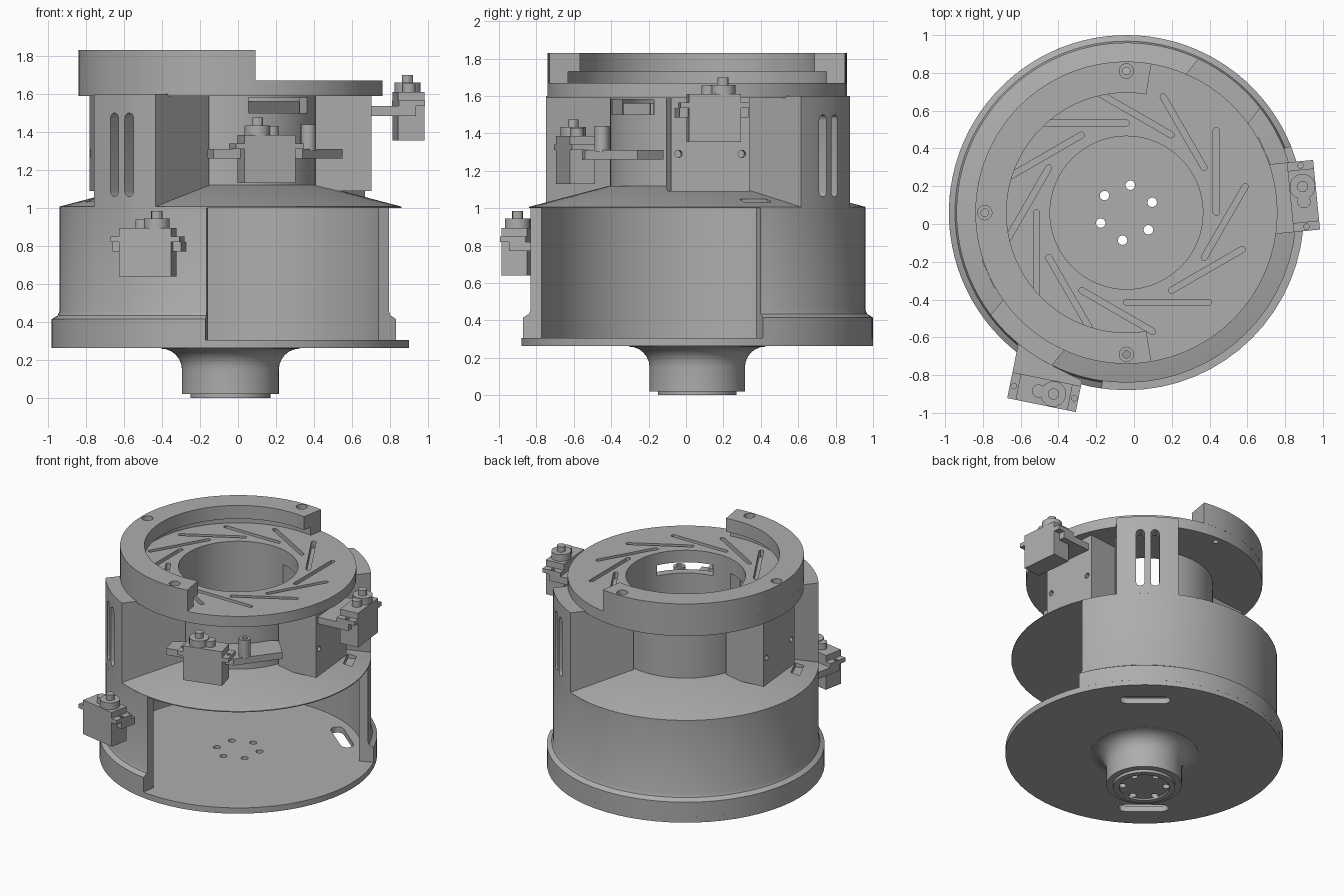
import bpy, bmesh, math
from mathutils import Matrix, Vector

if "Cube" in bpy.data.objects:
    bpy.data.objects.remove(bpy.data.objects["Cube"])

CENTRE = Vector((-0.04, 0.06, 0))
rad = math.radians

grey = bpy.data.materials.new("plain grey")
grey.use_nodes = True
grey.diffuse_color = (0.42, 0.42, 0.42, 1)
grey.node_tree.nodes["Principled BSDF"].inputs["Base Color"].default_value = grey.diffuse_color


# ---------- helpers ----------
def spin(angle, x=0, y=0, z=0):
    return Matrix.Translation((x, y, z)) @ Matrix.Rotation(rad(angle), 4, 'Z')


def prism(bm, pts, z0, z1, m=Matrix()):
    low = [bm.verts.new(m @ Vector((x, y, z0))) for x, y in pts]
    top = [bm.verts.new(m @ Vector((x, y, z1))) for x, y in pts]
    bm.faces.new(low[::-1])
    bm.faces.new(top)
    n = len(pts)
    for i in range(n):
        j = (i + 1) % n
        bm.faces.new((low[i], low[j], top[j], top[i]))


def rect(x0, x1, y0, y1):
    return [(x0, y0), (x1, y0), (x1, y1), (x0, y1)]


def arc(r, a0, a1, n, x=0, y=0):
    return [(x + r * math.cos(rad(a0 + (a1 - a0) * i / n)),
             y + r * math.sin(rad(a0 + (a1 - a0) * i / n))) for i in range(n + 1)]


def circle(r, x=0, y=0, n=20):
    return arc(r, 0, 360, n, x, y)[:-1]


def stadium(x0, x1, y, w):
    return arc(w / 2, -90, 90, 6, x1 - w / 2, y) + arc(w / 2, 90, 270, 6, x0 + w / 2, y)


def lathe(bm, profile, a0=0, a1=360, n=64):
    full = a1 - a0 == 360
    rings = []
    for i in range(n if full else n + 1):
        a = rad(a0 + (a1 - a0) * i / n)
        rings.append([bm.verts.new((r * math.cos(a), r * math.sin(a), z)) for r, z in profile])
    k = len(profile)
    for i in range(n):
        p, q = rings[i], rings[(i + 1) % len(rings)]
        for j in range(k):
            bm.faces.new((p[j], q[j], q[(j + 1) % k], p[(j + 1) % k]))
    if not full:
        bm.faces.new(rings[0][::-1])
        bm.faces.new(rings[-1])
    bmesh.ops.remove_doubles(bm, verts=bm.verts, dist=1e-5)


def make(name, bm):
    bmesh.ops.recalc_face_normals(bm, faces=bm.faces)
    mesh = bpy.data.meshes.new(name)
    bm.to_mesh(mesh)
    bm.free()
    mesh.materials.append(grey)
    ob = bpy.data.objects.new(name, mesh)
    ob.location = CENTRE
    bpy.context.collection.objects.link(ob)
    return ob


def cut(ob, bm):
    cutter = make("cutter", bm)
    mod = ob.modifiers.new("cut", 'BOOLEAN')
    mod.operation, mod.solver, mod.object = 'DIFFERENCE', 'EXACT', cutter
    dg = bpy.context.evaluated_depsgraph_get()
    mesh = bpy.data.meshes.new_from_object(ob.evaluated_get(dg))
    ob.modifiers.clear()
    ob.data = mesh
    bpy.data.objects.remove(cutter)


def turned(name, profile, *span):
    bm = bmesh.new()
    lathe(bm, profile, *span)
    return make(name, bm)


# ---------- base plate, foot and outer wall ----------
plate = turned("base_plate", [(0, 0.262), (0.94, 0.262), (0.94, 0.305), (0, 0.305)])
flare = [(0.365 - 0.11 * math.sin(rad(t)), 0.15 + 0.11 * math.cos(rad(t))) for t in range(0, 91, 15)]
foot = turned("foot", [(0, 0.012), (0.17, 0.012), (0.17, 0), (0.21, 0), (0.21, 0.02), (0.255, 0.02)]
              + flare[::-1] + [(0.365, 0.264), (0, 0.264)])
for ob in (plate, foot):
    bm = bmesh.new()
    for k in range(6):
        prism(bm, circle(0.025, 0.147), -0.1, 0.4, spin(82 + 60 * k))
    if ob is plate:
        for a in (50.5, 230.5):
            prism(bm, stadium(-0.17, 0.17, 0, 0.09), 0.2, 0.4, spin(a - 90) @ Matrix.Translation((0, 0.73, 0)))
    cut(ob, bm)
turned("outer_wall", [(0.84, 0.3), (0.94, 0.3), (0.94, 0.415), (0.925, 0.425), (0.908, 0.435),
                      (0.9, 0.455), (0.9, 1.005), (0.84, 1.005)], 22, 262)

# ---------- cone deck with two pockets ----------
deck = turned("cone_deck", [(0.405, 1.0), (0.9, 1.0), (0.9, 1.007), (0.47, 1.12), (0.405, 1.12)])
bm = bmesh.new()
for a in (24, 204):
    prism(bm, rect(0.74, 0.8, -0.08, 0.08), 1.015, 1.2, spin(a))
cut(deck, bm)

# ---------- hollow columns with twin slots ----------
for name, a in (("back_column", 51.5), ("front_column", 230.5)):
    bm = bmesh.new()
    prism(bm, [(0.43, -0.21)] + arc(0.9, -13.5, 13.5, 8) + [(0.43, 0.21)], 1.0, 1.6, spin(a))
    column = make(name, bm)
    bm = bmesh.new()
    prism(bm, rect(0.3, 0.82, -0.17, 0.17), 1.03, 1.56, spin(a))
    cut(column, bm)
    bm = bmesh.new()
    stand = Matrix(((0, 0, 1, 0), (0, 1, 0, 0), (1, 0, 0, 0), (0, 0, 0, 1)))
    for y in (-0.05, 0.05):
        prism(bm, stadium(1.06, 1.5, y, 0.058), 0.78, 1.0, spin(a) @ stand)
    cut(column, bm)

# ---------- central tube with windows ----------
tube = turned("central_tube", [(0.405, 1.0), (0.465, 1.0), (0.465, 1.6), (0.405, 1.6)])
bm = bmesh.new()
for a in (51.5, 231.5):
    prism(bm, rect(0.3, 0.6, -0.17, 0.17), 1.13, 1.56, spin(a))
prism(bm, rect(0.3, 0.6, -0.19, 0.19), 1.5, 1.58, spin(-54))
cut(tube, bm)

# ---------- side boxes with screw holes ----------
for name, a in (("left_box", 5.5), ("right_box", 185.5)):
    bm = bmesh.new()
    prism(bm, rect(0.43, 0.725, -0.21, 0.21), 1.09, 1.6, spin(a))
    box = make(name, bm)
    bm = bmesh.new()
    for y in (-0.17, 0.17):
        prism(bm, circle(0.02, 1.29, y, 12), 0.65, 0.8, spin(a) @ stand)
    cut(box, bm)

# ---------- slotted top disc and raised partial ring ----------
disc = turned("slotted_disc", [(0.405, 1.59), (0.8, 1.59), (0.8, 1.67), (0.405, 1.67)])
bm = bmesh.new()
for k in range(12):
    prism(bm, stadium(-0.45, 0.015, 0.475, 0.032), 1.62, 1.75, spin(30 * k))
cut(disc, bm)
ring = turned("raised_ring", [(0.7, 1.668), (0.8, 1.668), (0.8, 1.83), (0.635, 1.83), (0.635, 1.73), (0.7, 1.73)],
              80.5, 279.5)
for ob, r, z in ((disc, 0.02, 1.5), (ring, 0.02, 1.5), (ring, 0.038, 1.79)):
    bm = bmesh.new()
    for a in (90, 180, 270):
        prism(bm, circle(r, 0.75), z, 2.0, spin(a))
    cut(ob, bm)


# ---------- small motors on brackets ----------
def motor(name, x, y, z, angle, bracket, local=True):
    m = spin(angle, x - CENTRE.x, y - CENTRE.y, z)
    bm = bmesh.new()
    prism(bm, rect(-0.185, 0.185, -0.07, 0.07), 0.18, 0.21, m)
    flange = make(name + "_flange", bm)
    bm = bmesh.new()
    for sx in (-0.163, 0.163):
        prism(bm, circle(0.015, sx, 0, 10), 0.1, 0.3, m)
    cut(flange, bm)
    bm = bmesh.new()
    prism(bm, rect(-0.14, 0.14, -0.07, 0.07), 0, 0.255, m)
    prism(bm, circle(0.068, 0.05), 0.25, 0.305, m)
    prism(bm, circle(0.035, -0.03), 0.25, 0.3, m)
    prism(bm, circle(0.03, 0.05, 0, 12), 0.3, 0.345, m)
    make(name + "_body", bm)
    bm = bmesh.new()
    flat = Matrix.Translation((-CENTRE.x, -CENTRE.y, z))
    prism(bm, bracket, 0.13, 0.18, m if local else flat)
    make(name + "_bracket", bm)


motor("side_motor", 0.897, 0.148, 1.355, 95.7, rect(-0.185, 0.185, -0.02, 0.3))
motor("wall_motor", -0.476, -0.89, 0.64, -11.5,
      [(-0.185, -0.02), (0.185, -0.02), (0.185, 0.1), (0, 0.15), (-0.185, 0.27)])
motor("front_motor", 0.15, -0.59, 1.13, 195,
      [(-0.16, -0.55), (-0.13, -0.66), (0.34, -0.54), (0.55, -0.26), (0.42, -0.12), (0.1, -0.37)], False)

# ---------- guide post on the front bracket ----------
bm = bmesh.new()
prism(bm, circle(0.04, 0.41, -0.51), 1.3, 1.44)
post = make("guide_post", bm)
bm = bmesh.new()
prism(bm, circle(0.02, 0.41, -0.51, 12), 1.4, 1.5)
cut(post, bm)

# ---------- smooth round surfaces, keep edges sharp ----------
bpy.ops.object.select_all(action='DESELECT')
for ob in bpy.context.collection.objects:
    if ob.type == 'MESH':
        ob.select_set(True)
        bpy.context.view_layer.objects.active = ob
bpy.ops.object.shade_smooth_by_angle(angle=rad(30))
